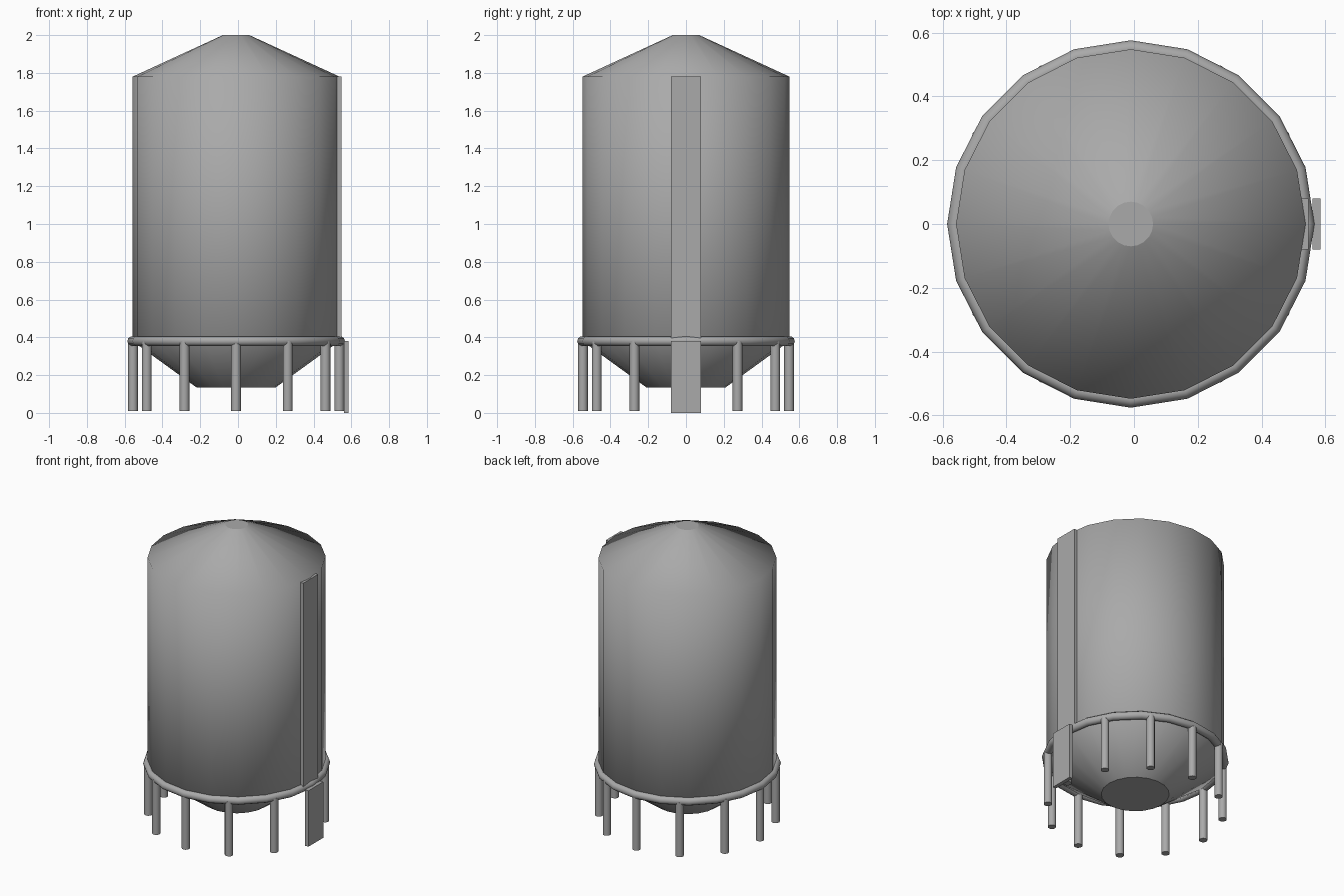
import bpy
import bmesh
from math import cos, sin, tau
from mathutils import Vector

cube = bpy.data.objects.get("Cube")
if cube:
    bpy.data.objects.remove(cube, do_unlink=True)

CX = -0.01      # tank axis
SIDES = 20
TANK_R = 0.548

steel = bpy.data.materials.new("grey_steel")
steel.use_nodes = True
steel.diffuse_color = (0.4, 0.4, 0.4, 1)
steel.node_tree.nodes["Principled BSDF"].inputs["Base Color"].default_value = (0.4, 0.4, 0.4, 1)


def add_object(name, bm, smooth):
    bmesh.ops.recalc_face_normals(bm, faces=bm.faces)
    for f in bm.faces:
        f.smooth = smooth and len(f.verts) == 4   # end caps stay flat
    mesh = bpy.data.meshes.new(name)
    bm.to_mesh(mesh)
    bm.free()
    mesh.materials.append(steel)
    obj = bpy.data.objects.new(name, mesh)
    bpy.context.collection.objects.link(obj)
    return obj


def lathe(name, profile, sides, centre, closed=False):
    """Turn a (radius, z) profile; open profiles get flat caps."""
    bm = bmesh.new()
    rings = [[bm.verts.new((centre[0] + r * cos(tau * i / sides),
                            centre[1] + r * sin(tau * i / sides), z))
              for i in range(sides)] for r, z in profile]
    pairs = list(zip(rings, rings[1:]))
    if closed:
        pairs.append((rings[-1], rings[0]))
    else:
        bm.faces.new(rings[0])
        bm.faces.new(rings[-1])
    for a, b in pairs:
        for i in range(sides):
            j = (i + 1) % sides
            bm.faces.new((a[i], a[j], b[j], b[i]))
    return add_object(name, bm, True)


def box(name, low, high):
    bm = bmesh.new()
    bmesh.ops.create_cube(bm, size=1)
    low, high = Vector(low), Vector(high)
    for v in bm.verts:
        v.co = (low + high) / 2 + v.co * (high - low)
    return add_object(name, bm, False)


# Tank with hopper bottom and conical roof
lathe("tank", [(0.21, 0.135), (TANK_R, 0.38), (TANK_R, 1.78), (0.07, 2.0)],
      SIDES, (CX, 0))

# Support ring around the tank
tube = [(0.55 + 0.026 * cos(tau * i / 10), 0.38 + 0.026 * sin(tau * i / 10))
        for i in range(10)]
lathe("support_ring", tube, SIDES, (CX, 0), closed=True)

# Legs under the ring
for k in range(12):
    a = tau * k / 12
    lathe(f"leg_{k + 1}", [(0.026, 0.01), (0.026, 0.38)], 12,
          (CX + 0.546 * cos(a), 0.546 * sin(a)))

# Flat panels up the side
box("upper_panel", (0.522, -0.08, 0.38), (0.547, 0.08, 1.78))
box("lower_panel", (0.56, -0.08, 0), (0.585, 0.08, 0.38))
